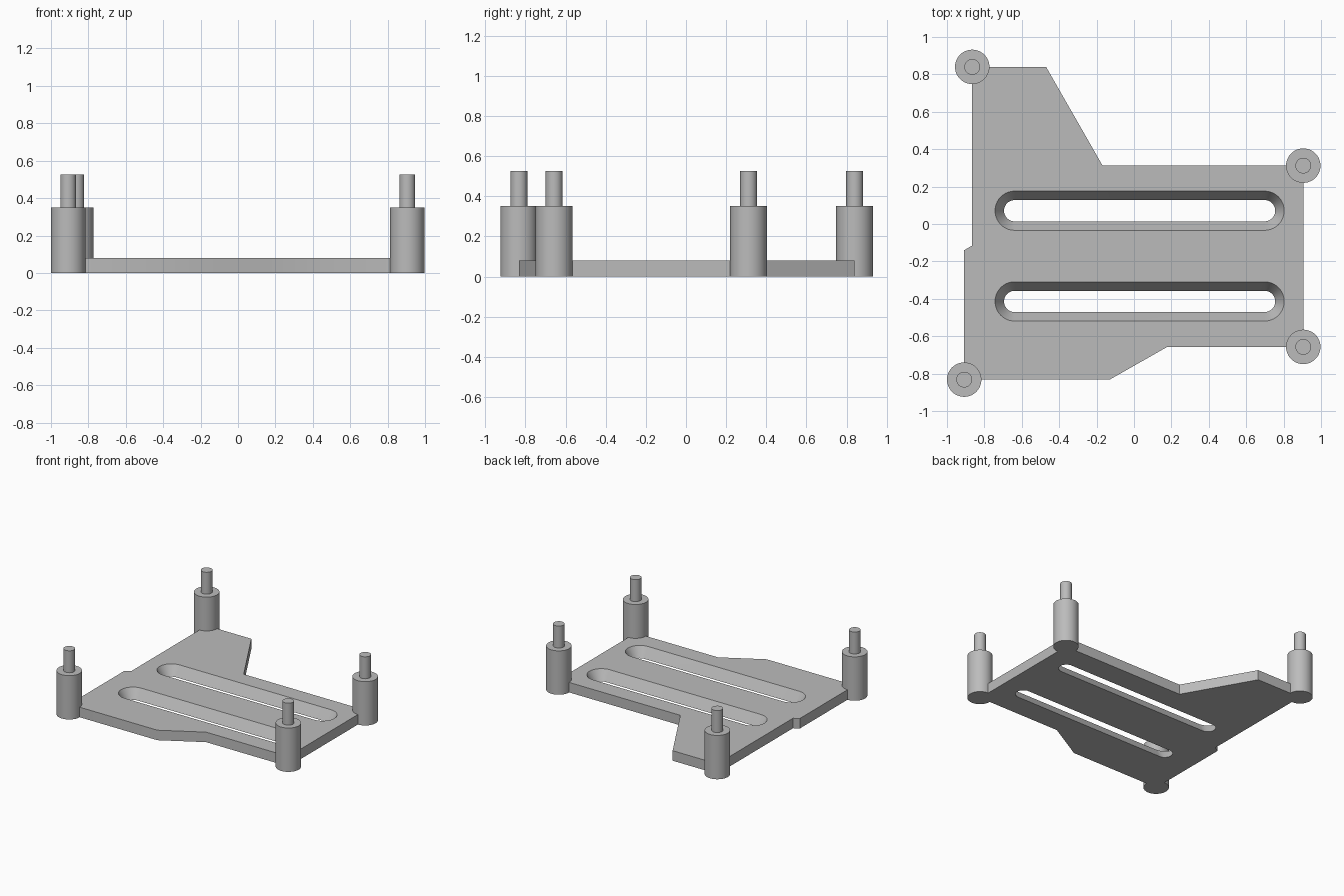
import bpy, bmesh
from math import cos, sin, pi

cube = bpy.data.objects.get("Cube")
if cube:
    bpy.data.objects.remove(cube, do_unlink=True)

PLATE_H = 0.08

grey = bpy.data.materials.new("plain grey")
grey.use_nodes = True
grey.diffuse_color = (0.5, 0.5, 0.5, 1)
grey.node_tree.nodes["Principled BSDF"].inputs["Base Color"].default_value = (0.5, 0.5, 0.5, 1)


def loft(name, rings):
    """Closed solid through a list of (points, z) rings of equal length."""
    bm = bmesh.new()
    loops = [[bm.verts.new((x, y, z)) for x, y in pts] for pts, z in rings]
    n = len(loops[0])
    for low, high in zip(loops, loops[1:]):
        for i in range(n):
            j = (i + 1) % n
            bm.faces.new((low[i], low[j], high[j], high[i]))
    bm.faces.new(loops[0][::-1])
    bm.faces.new(loops[-1])
    bmesh.ops.recalc_face_normals(bm, faces=bm.faces)
    mesh = bpy.data.meshes.new(name)
    bm.to_mesh(mesh)
    bm.free()
    obj = bpy.data.objects.new(name, mesh)
    bpy.context.collection.objects.link(obj)
    mesh.materials.append(grey)
    return obj


def smooth(obj):
    bpy.ops.object.select_all(action='DESELECT')
    obj.select_set(True)
    bpy.context.view_layer.objects.active = obj
    bpy.ops.object.shade_smooth_by_angle(angle=pi / 6)


def circle(cx, cy, r, n=48):
    return [(cx + r * cos(2 * pi * i / n), cy + r * sin(2 * pi * i / n)) for i in range(n)]


def stadium(x0, x1, cy, r, n=20):
    right = [(x1 + r * sin(pi * i / n), cy - r * cos(pi * i / n)) for i in range(n + 1)]
    left = [(x0 - r * sin(pi * i / n), cy + r * cos(pi * i / n)) for i in range(n + 1)]
    return right + left


# Base plate outline, clockwise from the back right corner
outline = [(-0.865, 0.84), (-0.47, 0.84), (-0.168, 0.312), (0.905, 0.312),
           (0.905, -0.657), (0.178, -0.657), (-0.13, -0.832), (-0.908, -0.832),
           (-0.908, -0.14), (-0.865, -0.115)]
plate = loft("base_plate", [(outline, 0), (outline, PLATE_H)])

# Tapered slots, wider at the top; the cutters overshoot the plate on both sides
LOW_R, HIGH_R, OVER = 0.057, 0.105, 0.02
slope = (HIGH_R - LOW_R) / PLATE_H
for name, cy in (("back_slot_cutter", 0.071), ("front_slot_cutter", -0.414)):
    cutter = loft(name, [(stadium(-0.638, 0.698, cy, LOW_R - slope * OVER), -OVER),
                         (stadium(-0.638, 0.698, cy, HIGH_R + slope * OVER), PLATE_H + OVER)])
    cutter.hide_render = True
    cutter.hide_set(True)
    cut = plate.modifiers.new(name, 'BOOLEAN')
    cut.operation = 'DIFFERENCE'
    cut.solver = 'EXACT'
    cut.object = cutter

# Bake the slots so the plate can be shaded by angle
baked = bpy.data.meshes.new_from_object(plate.evaluated_get(bpy.context.evaluated_depsgraph_get()))
plate.modifiers.clear()
plate.data = baked
for obj in [o for o in bpy.data.objects if o.name.endswith("slot_cutter")]:
    bpy.data.objects.remove(obj, do_unlink=True)
smooth(plate)

# Corner standoffs, each with a thin locating pin on top
for name, x, y in (("back_right", -0.865, 0.84), ("back_left", 0.905, 0.312),
                   ("front_left", 0.905, -0.657), ("front_right", -0.908, -0.832)):
    smooth(loft(name + "_standoff", [(circle(x, y, 0.092), 0), (circle(x, y, 0.092), 0.35),
                                     (circle(x, y, 0.042), 0.35), (circle(x, y, 0.042), 0.525)]))
